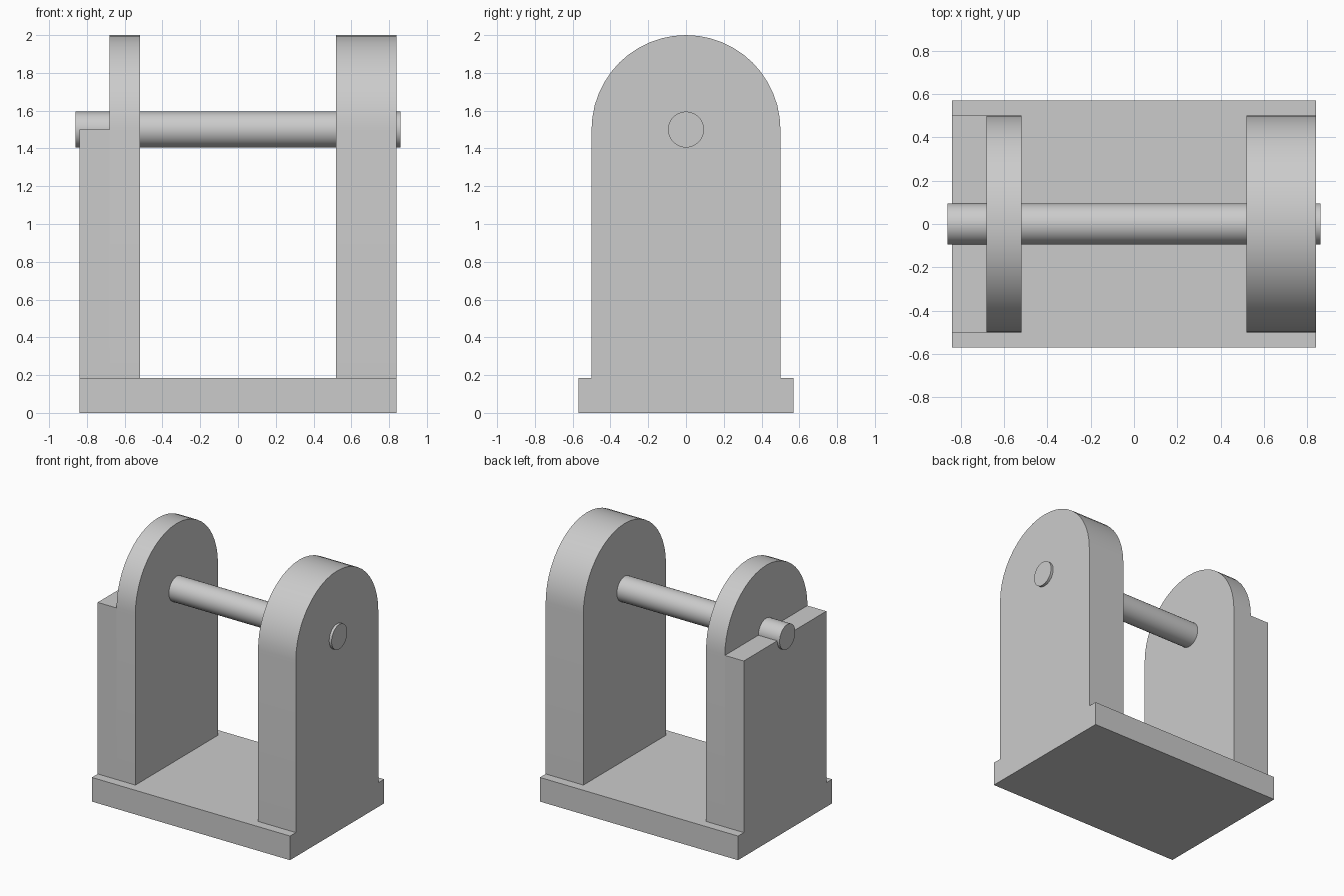
import bpy, bmesh, math
from mathutils import Matrix

cube = bpy.data.objects.get("Cube")
if cube:
    bpy.data.objects.remove(cube, do_unlink=True)

GREY = (0.6, 0.6, 0.6, 1.0)
BASE_TOP, AXLE_Z, HALF_DEPTH = 0.185, 1.5, 0.5

mat = bpy.data.materials.new("plain_grey")
mat.use_nodes = True
mat.diffuse_color = GREY
mat.node_tree.nodes["Principled BSDF"].inputs["Base Color"].default_value = GREY


def finish(name, bm):
    bmesh.ops.recalc_face_normals(bm, faces=bm.faces)
    mesh = bpy.data.meshes.new(name)
    bm.to_mesh(mesh)
    bm.free()
    mesh.materials.append(mat)
    obj = bpy.data.objects.new(name, mesh)
    bpy.context.collection.objects.link(obj)
    bpy.ops.object.select_all(action='DESELECT')
    obj.select_set(True)
    bpy.context.view_layer.objects.active = obj
    bpy.ops.object.shade_smooth_by_angle(angle=math.radians(30))
    return obj


def extrude_profile(name, points, x0, x1):
    """Extrude a (y, z) outline along x."""
    bm = bmesh.new()
    face = bm.faces.new([bm.verts.new((x0, y, z)) for y, z in points])
    new = bmesh.ops.extrude_face_region(bm, geom=[face])["geom"]
    verts = [v for v in new if isinstance(v, bmesh.types.BMVert)]
    bmesh.ops.translate(bm, verts=verts, vec=(x1 - x0, 0, 0))
    return finish(name, bm)


def rectangle(half, z0, z1):
    return [(-half, z0), (half, z0), (half, z1), (-half, z1)]


def arch(steps=24):
    curve = [(HALF_DEPTH * math.cos(math.pi * i / steps),
              AXLE_Z + HALF_DEPTH * math.sin(math.pi * i / steps))
             for i in range(steps + 1)]
    return [(-HALF_DEPTH, BASE_TOP), (HALF_DEPTH, BASE_TOP)] + curve


# Base plate
extrude_profile("base_plate", rectangle(0.57, 0, BASE_TOP), -0.84, 0.84)

# Thick left upright, thin right upright with its square outer block
extrude_profile("left_upright", arch(), 0.52, 0.84)
extrude_profile("right_upright", arch(), -0.68, -0.52)
extrude_profile("right_outer_block", rectangle(HALF_DEPTH, BASE_TOP, AXLE_Z), -0.84, -0.68)

# Axle through both uprights
bm = bmesh.new()
bmesh.ops.create_cone(bm, cap_ends=True, segments=48, radius1=0.095, radius2=0.095, depth=1.72,
                      matrix=Matrix.Translation((0, 0, AXLE_Z)) @ Matrix.Rotation(math.pi / 2, 4, 'Y'))
finish("axle", bm)
